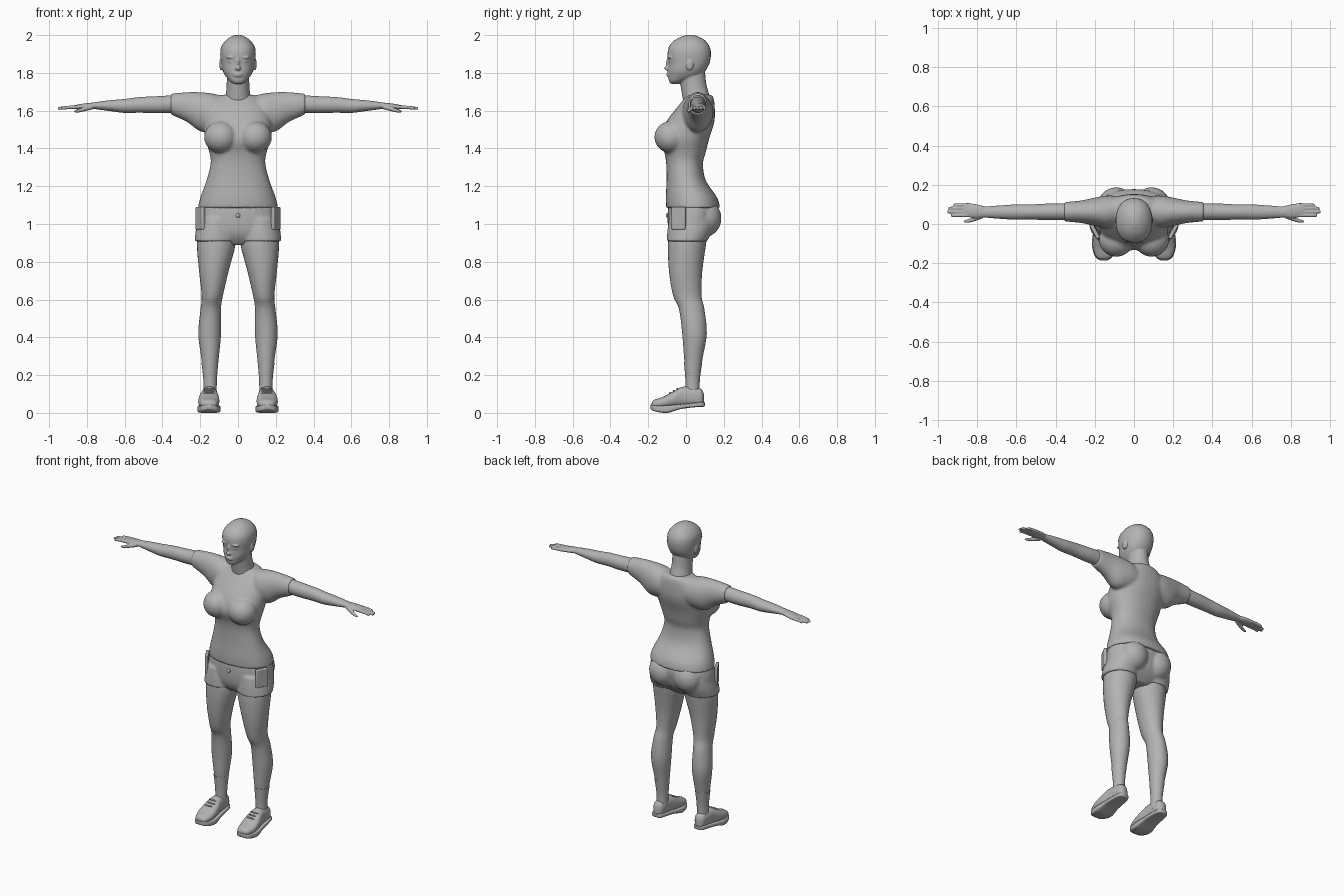
import bpy
import bmesh
import math
from mathutils import Euler, Matrix, Vector

if "Cube" in bpy.data.objects:
    bpy.data.objects.remove(bpy.data.objects["Cube"], do_unlink=True)

# One plain clay material for the whole figure
clay = bpy.data.materials.new("clay_grey")
clay.use_nodes = True
CLAY_COLOUR = (.45, .45, .45, 1)
clay.diffuse_color = CLAY_COLOUR
clay.node_tree.nodes["Principled BSDF"].inputs["Base Color"].default_value = CLAY_COLOUR


def spline(before, start, end, after, t):
    """Catmull-Rom blend between two neighbouring values."""
    return start + t * (end - before + t * (2 * before - 5 * start + 4 * end - after
                        + t * (3 * (start - end) + after - before))) / 2


def refine(rows, steps=4):
    """Add smooth in-between cross-sections."""
    result = []
    last = len(rows) - 1
    for i in range(last):
        group = (rows[max(i - 1, 0)], rows[i], rows[i + 1], rows[min(i + 2, last)])
        for step in range(steps):
            result.append([spline(*values, step / steps) for values in zip(*group)])
    return result + [list(rows[-1])]


def loft(bm, rows, axis="z", side=1, power=2, count=32):
    """Skin rounded sections: (position, low, high, low, high) along an axis."""
    def rounded(value):
        return math.copysign(abs(value) ** (2 / power), value)

    rings = []
    for place, low_a, high_a, low_b, high_b in refine(rows):
        ring = []
        for k in range(count):
            angle = math.tau * k / count
            a = (low_a + high_a + (high_a - low_a) * rounded(math.cos(angle))) / 2
            b = (low_b + high_b + (high_b - low_b) * rounded(math.sin(angle))) / 2
            x, y, z = {"x": (place, a, b), "y": (a, place, b), "z": (a, b, place)}[axis]
            ring.append(bm.verts.new((side * x, y, z)))
        rings.append(ring)
    for lower, upper in zip(rings, rings[1:]):
        for k in range(count):
            following = (k + 1) % count
            bm.faces.new((lower[k], lower[following], upper[following], upper[k]))
    bm.faces.new(rings[0])
    bm.faces.new(rings[-1])


def centred(rows, grow=0):
    """Turn (height, half width, front, back) into full mirrored sections."""
    return [(z, -half - grow, half + grow, front - grow, back + grow)
            for z, half, front, back in rows]


def ball(bm, centre, radii, side=1):
    spot = Vector((centre[0] * side, centre[1], centre[2]))
    matrix = Matrix.LocRotScale(spot, Euler((0, 0, 0)), Vector(radii))
    bmesh.ops.create_uvsphere(bm, u_segments=20, v_segments=12, radius=1, matrix=matrix)


def finish(name, bm, voxel=0, smoothing=2):
    """Make the object, optionally fusing its pieces into one soft skin."""
    bmesh.ops.recalc_face_normals(bm, faces=bm.faces)
    mesh = bpy.data.meshes.new(name)
    bm.to_mesh(mesh)
    bm.free()
    mesh.materials.append(clay)
    part = bpy.data.objects.new(name, mesh)
    bpy.context.collection.objects.link(part)
    bpy.ops.object.select_all(action="DESELECT")
    part.select_set(True)
    bpy.context.view_layer.objects.active = part
    bpy.ops.object.shade_smooth_by_angle(angle=math.radians(50))
    if voxel:
        fuse = part.modifiers.new("fuse", "REMESH")
        fuse.mode = "VOXEL"
        fuse.voxel_size = voxel
        fuse.use_smooth_shade = True
        soften = part.modifiers.new("soften", "SMOOTH")
        soften.factor = .5
        soften.iterations = smoothing
    return part


SIDES = (("left", 1), ("right", -1))

# Head with neck and facial features
skull = [(1.742, .02, -.08, -.04), (1.755, .042, -.09, 0), (1.78, .064, -.094, .07),
         (1.81, .08, -.095, .1), (1.85, .088, -.093, .122), (1.9, .092, -.098, .13),
         (1.94, .086, -.088, .122), (1.975, .06, -.055, .095),
         (1.995, .028, -.015, .055), (2, .008, .01, .03)]
neck = [(1.62, .085, -.01, .14), (1.68, .066, -.02, .125),
        (1.74, .06, -.03, .108), (1.82, .06, -.04, .1)]
bm = bmesh.new()
loft(bm, centred(skull), power=2.2)
loft(bm, centred(neck))
ball(bm, (0, -.098, 1.825), (.015, .018, .013))
ball(bm, (0, -.093, 1.85), (.009, .013, .035))
for height in (1.786, 1.796):
    ball(bm, (0, -.09, height), (.026, .014, .006))
for name, side in SIDES:
    ball(bm, (.035, -.083, 1.882), (.028, .014, .007), side)
    ball(bm, (.034, -.081, 1.862), (.014, .01, .008), side)
    ball(bm, (.09, .02, 1.845), (.009, .02, .032), side)
finish("head", bm, voxel=.005)

# Close-cropped hair, trimmed along a sloping hairline
bm = bmesh.new()
loft(bm, centred(skull, grow=.002), power=2.2)
bmesh.ops.bisect_plane(bm, geom=bm.verts[:] + bm.edges[:] + bm.faces[:],
                       plane_co=(0, -.09, 1.93), plane_no=(0, -.16, -.15), clear_outer=True)
finish("cropped_hair", bm)

# Shirt: torso, bust and short sleeves fused together
torso = [(1.085, .212, -.105, .18), (1.14, .2, -.107, .165), (1.23, .167, -.103, .105),
         (1.32, .145, -.105, .09), (1.38, .152, -.115, .105), (1.45, .174, -.135, .122),
         (1.54, .178, -.105, .15), (1.62, .16, -.045, .152), (1.67, .11, -.005, .145),
         (1.685, .075, 0, .13)]
sleeve = [(.05, .01, .14, 1.5, 1.67), (.13, -.02, .145, 1.49, 1.69),
          (.2, -.01, .135, 1.49, 1.698), (.27, .005, .12, 1.54, 1.698),
          (.357, .013, .112, 1.58, 1.69)]
bm = bmesh.new()
loft(bm, centred(torso), power=2.2)
for name, side in SIDES:
    loft(bm, sleeve, "x", side)
    ball(bm, (.09, -.08, 1.46), (.09, .088, .085), side)
finish("shirt", bm, voxel=.008, smoothing=6)

# Shorts: hips, seat and two short legs fused together
hips = [(1.12, .195, -.09, .15), (1.06, .212, -.097, .165), (.98, .215, -.095, .15),
        (.93, .19, -.08, .12), (.89, .08, -.05, .08)]
shorts_leg = [(1.03, .02, .21, -.09, .15), (.97, .01, .223, -.098, .14),
              (.908, .008, .23, -.102, .112)]
bm = bmesh.new()
loft(bm, centred(hips), power=2.2)
for name, side in SIDES:
    loft(bm, shorts_leg, side=side)
    ball(bm, (.09, .095, 1.03), (.095, .093, .1), side)
finish("shorts", bm, voxel=.008, smoothing=3)
bm = bmesh.new()
ball(bm, (0, -.098, 1.045), (.012, .008, .012))
finish("shorts_button", bm)

# Limb sections, shared by both sides
arm = [(.3, .02, .105, 1.59, 1.685), (.42, .02, .105, 1.587, 1.677),
       (.52, .022, .1, 1.589, 1.672), (.6, .022, .1, 1.588, 1.662),
       (.68, .026, .095, 1.598, 1.655), (.77, .034, .088, 1.61, 1.643)]
palm = [(.75, .036, .085, 1.611, 1.644), (.8, .03, .1, 1.608, 1.64),
        (.85, .035, .106, 1.607, 1.632), (.87, .04, .1, 1.61, 1.628)]
thumb = [(.77, .03, .055, 1.607, 1.632), (.82, .012, .034, 1.595, 1.618),
         (.85, .006, .024, 1.59, 1.606), (.868, .009, .018, 1.592, 1.6)]
fingers = ((.044, .935), (.062, .953), (.08, .948), (.097, .922))
leg = [(1, .02, .2, -.08, .12), (.9, .012, .217, -.095, .107), (.75, .05, .206, -.09, .086),
       (.62, .08, .192, -.068, .082), (.55, .09, .198, -.037, .097),
       (.42, .09, .21, -.02, .11), (.29, .102, .194, -.01, .088),
       (.17, .115, .18, 0, .07), (.08, .115, .18, 0, .07)]
sock = [(.27, .104, .194, -.011, .086), (.17, .112, .183, -.003, .073),
        (.08, .112, .183, -.003, .073)]
upper = [(-.182, .14, .165, .03, .05), (-.17, .115, .192, .025, .068),
         (-.12, .1, .21, .025, .086), (-.065, .1, .207, .03, .115),
         (-.02, .108, .196, .03, .138), (.04, .113, .19, .035, .136),
         (.08, .12, .184, .035, .126), (.095, .14, .165, .04, .1)]
sole = [(-.187, .14, .17, .02, .045), (-.165, .108, .2, .008, .04),
        (-.1, .092, .215, 0, .04), (-.03, .1, .206, .02, .046),
        (.05, .108, .196, .03, .055), (.09, .12, .185, .032, .058),
        (.1, .14, .165, .036, .055)]

for name, side in SIDES:
    # Bare arm with hand and fingers
    bm = bmesh.new()
    loft(bm, arm, "x", side)
    loft(bm, palm, "x", side)
    loft(bm, thumb, "x", side)
    for y, tip in fingers:
        rows = [(x, y - r, y + r, z - r, z + r) for x, z, r in
                ((.84, 1.62, .01), (.9, 1.617, .009), (tip - .006, 1.612, .008),
                 (tip, 1.611, .004))]
        loft(bm, rows, "x", side, count=12)
    finish(name + "_arm", bm, voxel=.004)

    # Bare leg and ankle sock
    bm = bmesh.new()
    loft(bm, leg, side=side)
    finish(name + "_leg", bm)
    bm = bmesh.new()
    loft(bm, sock, side=side)
    finish(name + "_sock", bm)

    # Laced shoe with a raised heel
    bm = bmesh.new()
    loft(bm, upper, "y", side, power=2.4)
    finish(name + "_shoe_upper", bm)
    bm = bmesh.new()
    loft(bm, sole, "y", side, power=5)
    finish(name + "_shoe_sole", bm)
    bm = bmesh.new()
    for y, z in ((-.085, .105), (-.065, .116), (-.045, .127)):
        ball(bm, (.153, y, z), (.03, .005, .005), side)
    finish(name + "_shoe_laces", bm)

    # Side pocket on the shorts
    bm = bmesh.new()
    turn = Euler((0, 0, math.radians(-28) * side))
    bmesh.ops.create_cube(bm, size=1, matrix=Matrix.LocRotScale(
        Vector((.2 * side, -.038, 1.03)), turn, Vector((.02, .08, .12))))
    pocket = finish(name + "_pocket", bm)
    bevel = pocket.modifiers.new("rounded", "BEVEL")
    bevel.width = .006
    bevel.segments = 3
